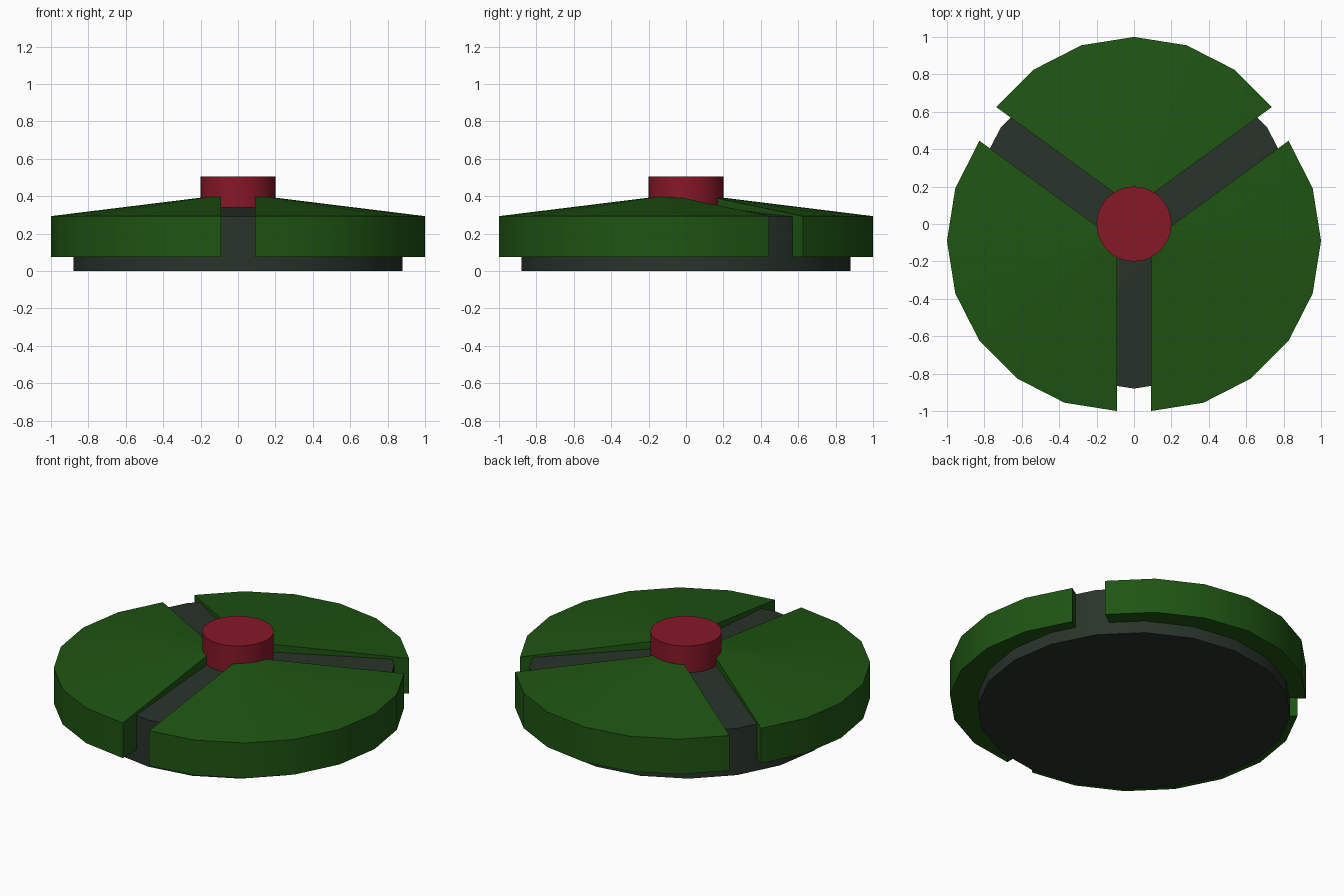
import bpy, bmesh
from math import radians, cos, sin

if "Cube" in bpy.data.objects:
    bpy.data.objects.remove(bpy.data.objects["Cube"])


def material(name, rgb):
    m = bpy.data.materials.new(name)
    m.diffuse_color = (*rgb, 1)
    m.use_nodes = True
    m.node_tree.nodes["Principled BSDF"].inputs["Base Color"].default_value = m.diffuse_color
    return m


def sweep(name, profile, start, steps, step_deg, mat, offset=(0, 0)):
    """Turn a closed (radius, z) profile about z; caps the ends unless it is a full turn."""
    full = abs(steps * step_deg - 360) < 1e-6
    bm = bmesh.new()
    rings = []
    for i in range(steps if full else steps + 1):
        a = radians(start + i * step_deg)
        rings.append([bm.verts.new((r * cos(a) + offset[0], r * sin(a) + offset[1], z))
                      for r, z in profile])
    n = len(profile)
    for i in range(steps):
        a, b = rings[i], rings[(i + 1) % len(rings)]
        for j in range(n if not full else n - 1):
            k = (j + 1) % n
            bm.faces.new((a[j], b[j], b[k], a[k]))
    if full:
        # close bottom and top of a full turn
        bm.faces.new([r[0] for r in rings])
        bm.faces.new([r[-1] for r in rings])
    else:
        bm.faces.new(rings[0])
        bm.faces.new(rings[-1])
    bmesh.ops.recalc_face_normals(bm, faces=bm.faces)
    me = bpy.data.meshes.new(name)
    bm.to_mesh(me)
    bm.free()
    me.materials.append(mat)
    ob = bpy.data.objects.new(name, me)
    bpy.context.collection.objects.link(ob)
    bpy.ops.object.select_all(action='DESELECT')
    ob.select_set(True)
    bpy.context.view_layer.objects.active = ob
    bpy.ops.object.shade_smooth_by_angle(angle=radians(30))
    return ob


dark = material("dark_grey", (0.022, 0.034, 0.023))
green = material("green", (0.013, 0.09, 0.006))
red = material("red", (0.24, 0.009, 0.021))

# Base disc with a gently sloped top
sweep("base_disc", [(0.88, 0), (0.88, 0.29), (0.05, 0.35)], 0, 20, 18, dark)

# Three cover plates: sectors of a 20-sided cone, each pushed outward to leave slots
GAP = 0.09
plate = [(0.05, 0.075), (0.91, 0.075), (0.91, 0.293), (0.05, 0.399)]
sweep("cover_plate_back", plate, 36, 6, 18, green, (0, GAP))
sweep("cover_plate_right", plate, -90, 7, 18, green, (GAP, -GAP))
sweep("cover_plate_left", plate, 144, 7, 18, green, (-GAP, -GAP))

# Centre button
sweep("centre_button", [(0.2, 0.3), (0.2, 0.505)], 0, 40, 9, red)
